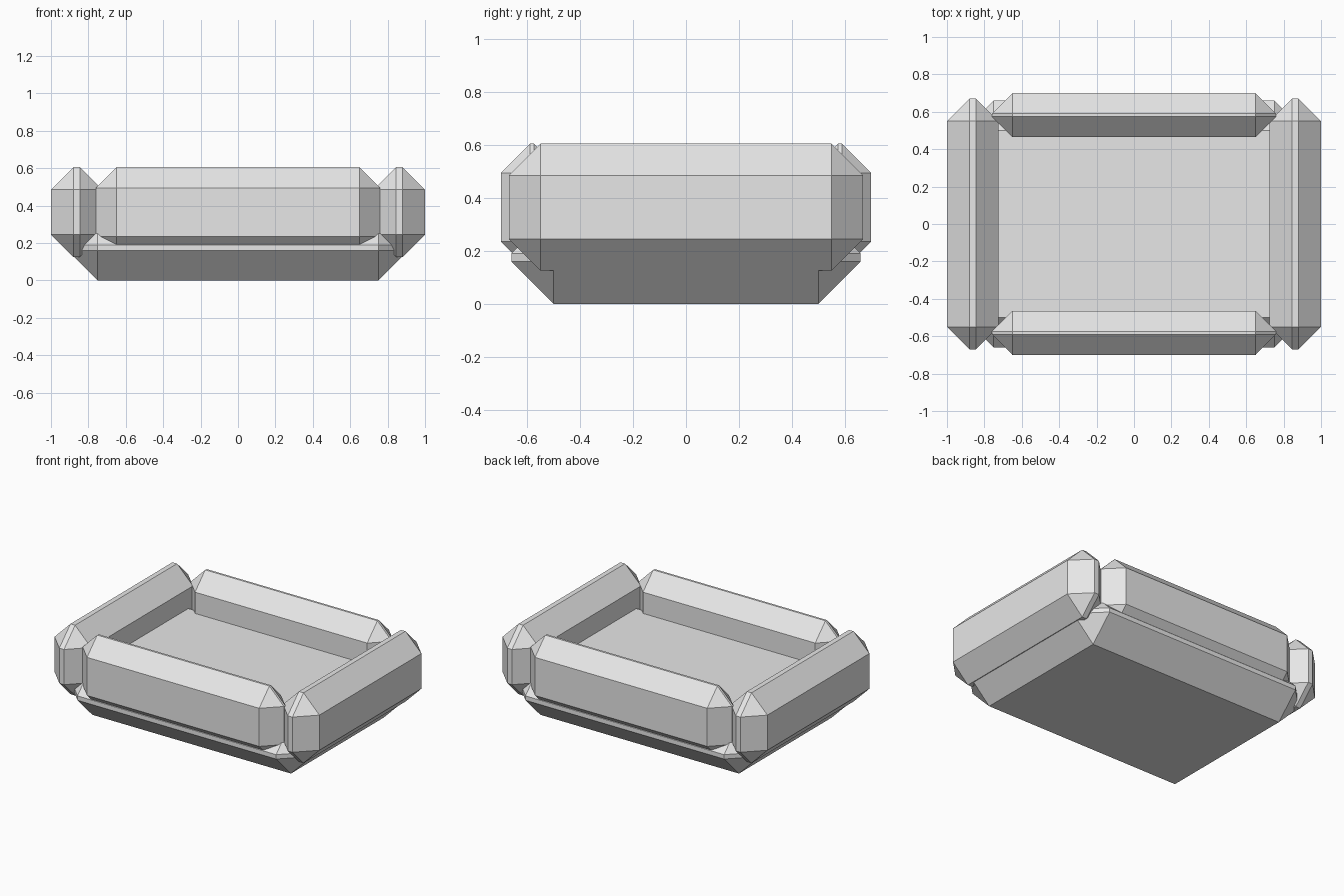
import bpy
import bmesh
from mathutils import Vector

default_cube = bpy.data.objects.get("Cube")
if default_cube:
    bpy.data.objects.remove(default_cube, do_unlink=True)

# One plain fabric colour for every part
COLOUR = (0.8, 0.8, 0.8, 1.0)
fabric = bpy.data.materials.new("light_grey_fabric")
fabric.use_nodes = True
fabric.diffuse_color = COLOUR
fabric.node_tree.nodes["Principled BSDF"].inputs["Base Color"].default_value = COLOUR


def chamfered_box(name, low, high, chamfer):
    """Box between two corners with every edge cut flat at 45 degrees."""
    low, high = Vector(low), Vector(high)
    bm = bmesh.new()
    bmesh.ops.create_cube(bm, size=1)
    bmesh.ops.scale(bm, vec=high - low, verts=bm.verts)
    bmesh.ops.bevel(bm, geom=bm.edges[:], offset=chamfer, offset_type='OFFSET',
                    segments=1, profile=0.5, affect='EDGES')
    bmesh.ops.recalc_face_normals(bm, faces=bm.faces)
    mesh = bpy.data.meshes.new(name)
    bm.to_mesh(mesh)
    bm.free()
    mesh.materials.append(fabric)
    obj = bpy.data.objects.new(name, mesh)
    obj.location = (low + high) / 2
    bpy.context.scene.collection.objects.link(obj)
    return obj


# Base cushion
chamfered_box("base_cushion", (-0.91, -0.66, 0), (0.91, 0.66, 0.35), 0.16)

# Long side bolsters
chamfered_box("left_bolster", (0.725, -0.67, 0.125), (1.0, 0.67, 0.605), 0.12)
chamfered_box("right_bolster", (-1.0, -0.67, 0.125), (-0.725, 0.67, 0.605), 0.12)

# Front and back bolsters
chamfered_box("front_bolster", (-0.76, -0.70, 0.125), (0.76, -0.465, 0.605), 0.11)
chamfered_box("back_bolster", (-0.76, 0.465, 0.125), (0.76, 0.70, 0.605), 0.11)
